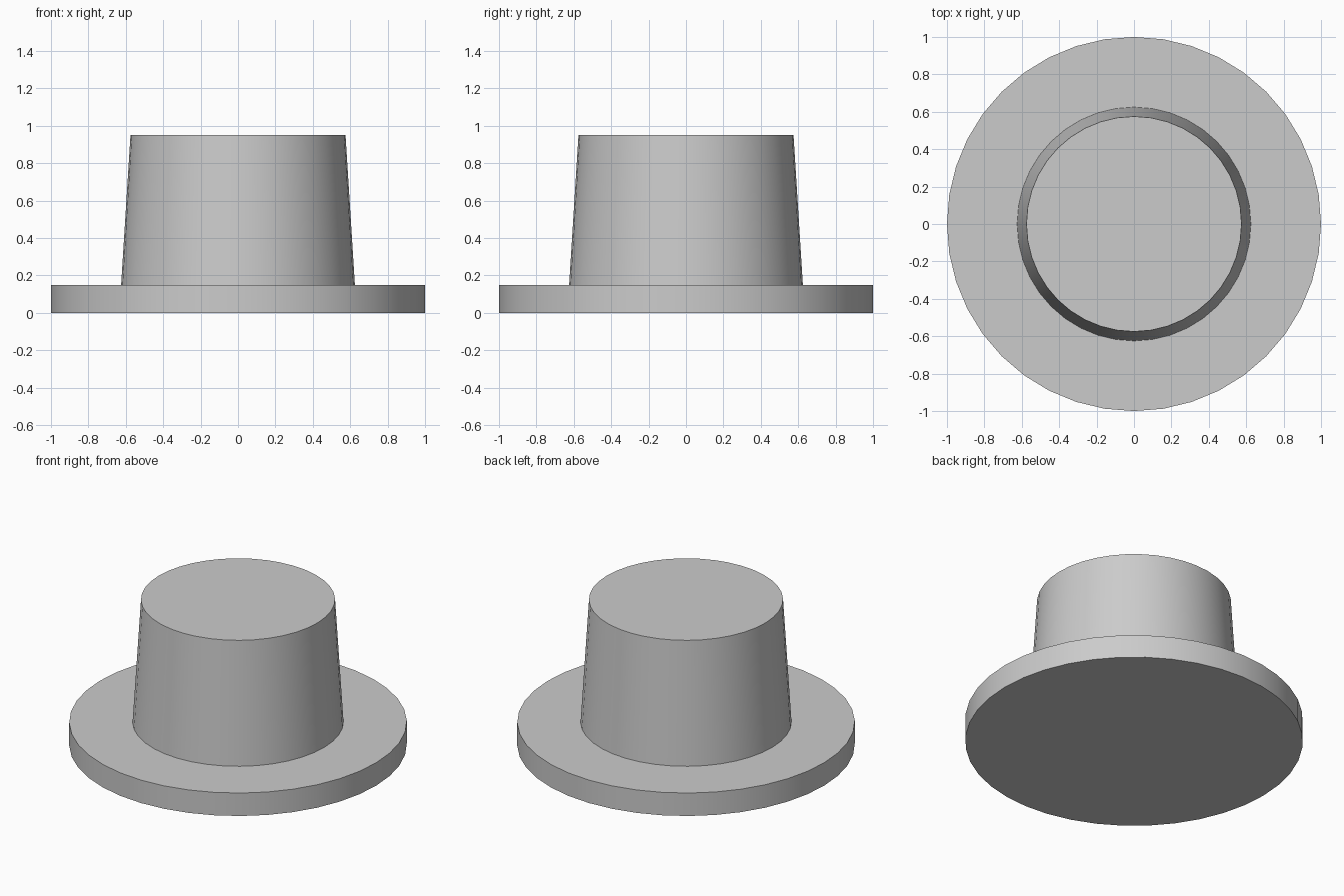
import bpy
import math

cube = bpy.data.objects.get("Cube")
if cube:
    bpy.data.objects.remove(cube, do_unlink=True)

SIDES = 40

grey = bpy.data.materials.new("light_grey")
grey.use_nodes = True
colour = (0.6, 0.6, 0.6, 1)
grey.diffuse_color = colour
grey.node_tree.nodes["Principled BSDF"].inputs["Base Color"].default_value = colour


def round_part(name, bottom_radius, top_radius, z_bottom, z_top):
    """Capped, smooth-sided round part between two heights."""
    bpy.ops.mesh.primitive_cone_add(
        vertices=SIDES, radius1=bottom_radius, radius2=top_radius,
        depth=z_top - z_bottom, location=(0, 0, (z_bottom + z_top) / 2))
    part = bpy.context.object
    part.name = name
    part.data.materials.append(grey)
    bpy.ops.object.shade_smooth_by_angle(angle=math.radians(30))
    return part


# Flat disc at the base
round_part("brim", 1.0, 1.0, 0.0, 0.15)

# Tapered body standing on the disc
round_part("crown", 0.625, 0.575, 0.15, 0.95)
